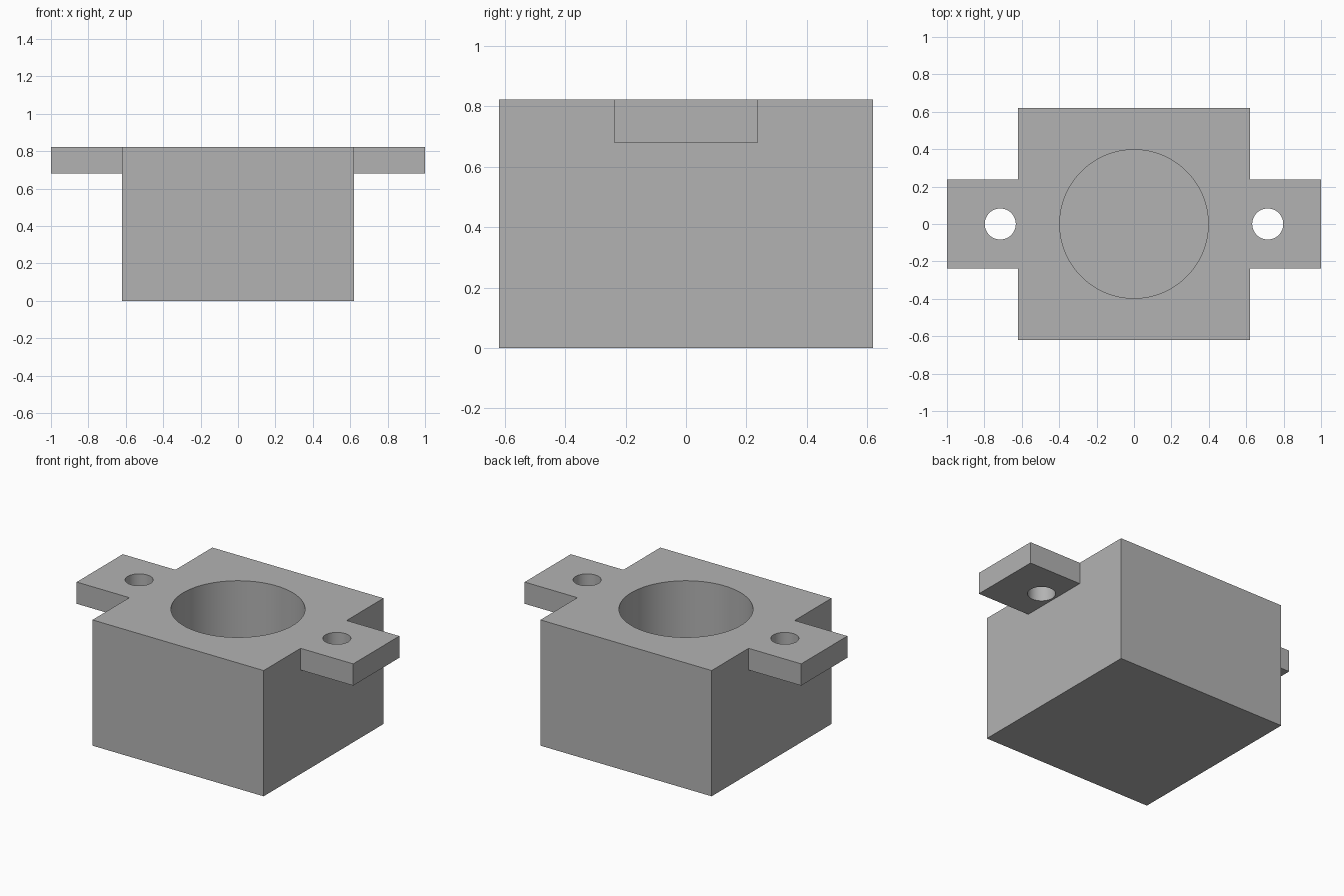
import bpy

cube = bpy.data.objects.get("Cube")
if cube:
    bpy.data.objects.remove(cube, do_unlink=True)

HALF = 0.619            # half width of the square block
TOP = 0.822             # overall height
EAR_BOTTOM = 0.68       # underside of the mounting ears
EAR_HALF_Y = 0.238
BORE_RADIUS = 0.397
BORE_FLOOR = 0.095
HOLE_RADIUS = 0.083
HOLE_X = 0.715

grey = bpy.data.materials.new("plain grey")
grey.use_nodes = True
colour = (0.45, 0.45, 0.45, 1)
grey.diffuse_color = colour
grey.node_tree.nodes["Principled BSDF"].inputs["Base Color"].default_value = colour


def box(name, low, high):
    bpy.ops.mesh.primitive_cube_add(
        size=1, location=[(a + b) / 2 for a, b in zip(low, high)])
    ob = bpy.context.object
    ob.name = name
    ob.scale = [b - a for a, b in zip(low, high)]
    bpy.ops.object.transform_apply(location=True, rotation=False, scale=True)
    ob.data.materials.append(grey)
    return ob


def cylinder(name, x, radius, low, high):
    bpy.ops.mesh.primitive_cylinder_add(
        vertices=96, radius=radius, depth=high - low, location=(x, 0, (low + high) / 2))
    ob = bpy.context.object
    ob.name = name
    ob.data.materials.append(grey)
    return ob


def combine(target, helper, operation):
    mod = target.modifiers.new(operation.lower(), 'BOOLEAN')
    mod.operation = operation
    mod.solver = 'EXACT'
    mod.object = helper
    helper.hide_render = True
    bpy.context.view_layer.objects.active = target
    bpy.ops.object.modifier_apply(modifier=mod.name)
    bpy.data.objects.remove(helper, do_unlink=True)


# Square block with a blind round bore
body = box("housing_block", (-HALF, -HALF, 0), (HALF, HALF, TOP))
combine(body, cylinder("bore_cutter", 0, BORE_RADIUS, BORE_FLOOR, TOP + 0.1), 'DIFFERENCE')

# Mounting ears, each with a screw hole
ears = []
for side, name in ((1, "left_mounting_ear"), (-1, "right_mounting_ear")):
    xs = sorted((side * HALF, side))
    ear = box(name, (xs[0], -EAR_HALF_Y, EAR_BOTTOM), (xs[1], EAR_HALF_Y, TOP))
    hole = cylinder("screw_hole_cutter", side * HOLE_X, HOLE_RADIUS,
                    EAR_BOTTOM - 0.1, TOP + 0.1)
    combine(ear, hole, 'DIFFERENCE')
    ears.append(ear)

# Round walls smooth, straight edges sharp
for ob in [body] + ears:
    bpy.ops.object.select_all(action='DESELECT')
    ob.select_set(True)
    bpy.context.view_layer.objects.active = ob
    bpy.ops.object.shade_smooth_by_angle(angle=0.52)
